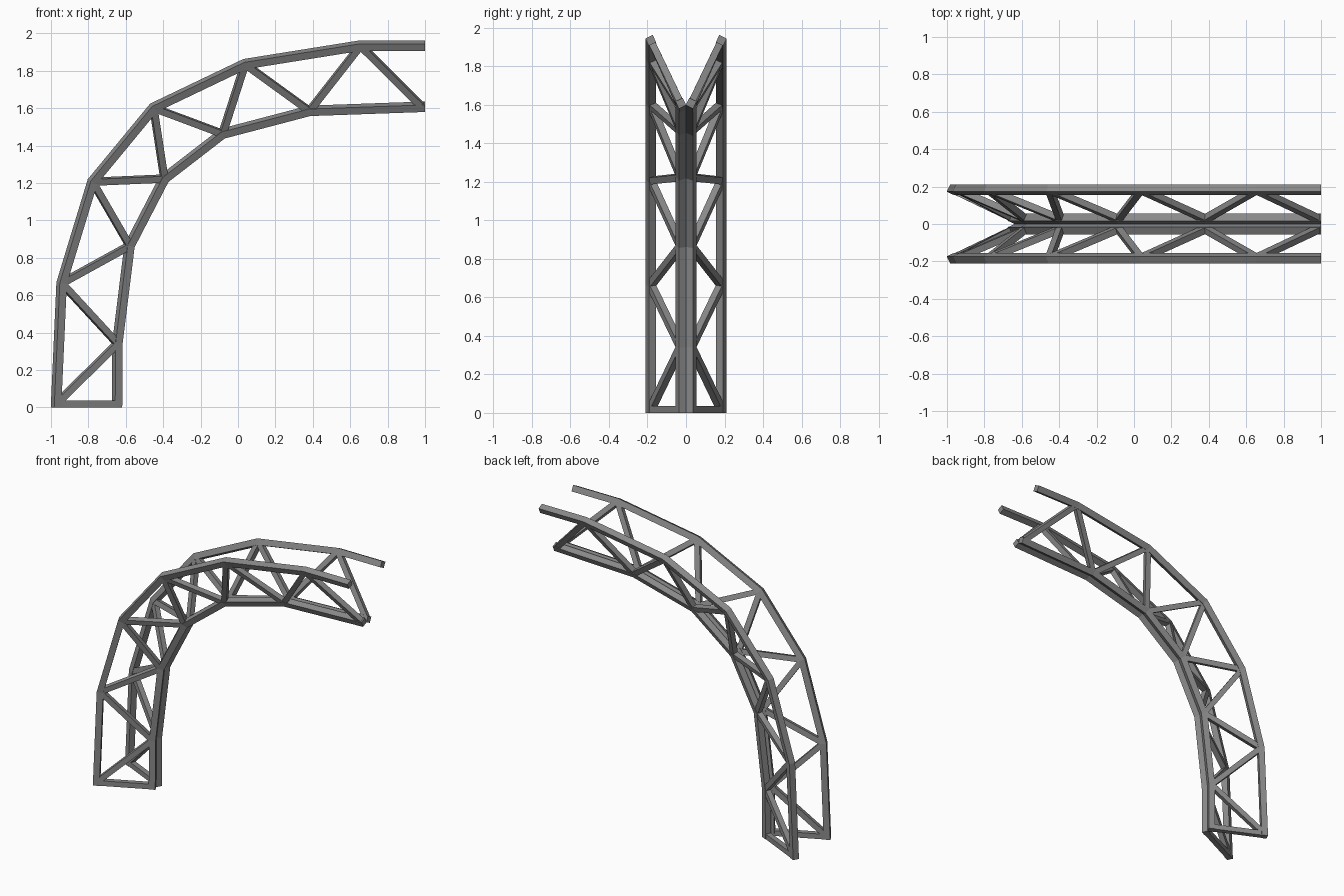
import bpy, bmesh, math
from mathutils import Vector

cube = bpy.data.objects.get("Cube")
if cube:
    bpy.data.objects.remove(cube, do_unlink=True)

steel = bpy.data.materials.new("grey steel")
steel.use_nodes = True
GREY = (0.25, 0.25, 0.25, 1)
steel.diffuse_color = GREY
steel.node_tree.nodes["Principled BSDF"].inputs["Base Color"].default_value = GREY

# Chord centre lines in x, z
OUTER = [(-.973, 0), (-.943, .665), (-.778, 1.207), (-.452, 1.602),
         (.037, 1.836), (.655, 1.935), (1, 1.935)]
INNER = [(-.647, 0), (-.645, .342), (-.58, .865), (-.394, 1.224),
         (-.083, 1.464), (.382, 1.586), (1, 1.608)]
OUTER_Y, INNER_Y = .183, .027
TILT = math.radians(26)
CHORD, BRACE = .042, .036


def sweep(name, rings):
    """Skin a list of four-cornered rings and cap both ends."""
    bm = bmesh.new()
    loops = [[bm.verts.new(p) for p in ring] for ring in rings]
    for a, b in zip(loops, loops[1:]):
        for i in range(4):
            j = (i + 1) % 4
            bm.faces.new((a[i], a[j], b[j], b[i]))
    bm.faces.new(loops[0])
    bm.faces.new(loops[-1])
    bmesh.ops.recalc_face_normals(bm, faces=bm.faces)
    mesh = bpy.data.meshes.new(name)
    bm.to_mesh(mesh)
    bm.free()
    mesh.materials.append(steel)
    bpy.context.collection.objects.link(bpy.data.objects.new(name, mesh))


def square(centre, u, v, size):
    h = size / 2
    return [centre + (u * a + v * b) * h
            for a, b in ((-1, -1), (1, -1), (1, 1), (-1, 1))]


def chord(name, path, y, side):
    """Tilted square tube with mitred joints, cut flat at both ends."""
    pts = [Vector((x, side * y, z)) for x, z in path]
    dirs = [(b - a).normalized() for a, b in zip(pts, pts[1:])]
    rings = []
    for i, p in enumerate(pts):
        if i == 0:
            radial = Vector((-1, 0, 0))
        elif i == len(pts) - 1:
            radial = Vector((0, 0, 1))
        else:
            t = (dirs[i - 1] + dirs[i]).normalized()
            radial = Vector((-t.z, 0, t.x)) / t.dot(dirs[i])
        across = Vector((0, side, 0))
        u = radial * math.cos(TILT) + across * math.sin(TILT)
        v = across * math.cos(TILT) - radial * math.sin(TILT)
        rings.append(square(p, u, v, CHORD))
    sweep(name, rings)


def brace(name, a, b, side):
    """Straight square bar lying in the sloping plane of the truss."""
    d = (b - a).normalized()
    radial = Vector((a.x - b.x, 0, a.z - b.z))
    # Plane normal from the outward direction at this part of the arch
    mid = (a + b) / 2
    out = Vector((mid.x - .85, 0, mid.z - .15)).normalized()
    if mid.z < .4:
        out = Vector((-1, 0, 0))
    elif mid.x > .5:
        out = Vector((0, 0, 1))
    n = Vector((0, side, 0)) * math.cos(TILT) - out * math.sin(TILT)
    n = (n - d * n.dot(d)).normalized()
    u = d.cross(n)
    sweep(name, [square(a, u, n, BRACE), square(b, u, n, BRACE)])


for side, label in ((-1, "front"), (1, "back")):
    chord(label + "_outer_chord", OUTER, OUTER_Y, side)
    chord(label + "_inner_chord", INNER, INNER_Y, side)
    outer = [Vector((x, side * OUTER_Y, z)) for x, z in OUTER]
    inner = [Vector((x, side * INNER_Y, z)) for x, z in INNER]

    # Bar along the foot, resting on the ground
    lift = Vector((0, 0, BRACE / 2))
    brace(label + "_foot_bar", outer[0] + lift, inner[0] + lift, side)

    # Zigzag bracing between the chords
    for i in range(6):
        start = outer[i] + (lift if i == 0 else Vector())
        end = inner[i + 1] - (Vector((.015, 0, 0)) if i == 5 else Vector())
        brace(f"{label}_falling_brace_{i + 1}", start, end, side)
        if i < 5:
            brace(f"{label}_rising_brace_{i + 1}", inner[i + 1], outer[i + 1], side)
